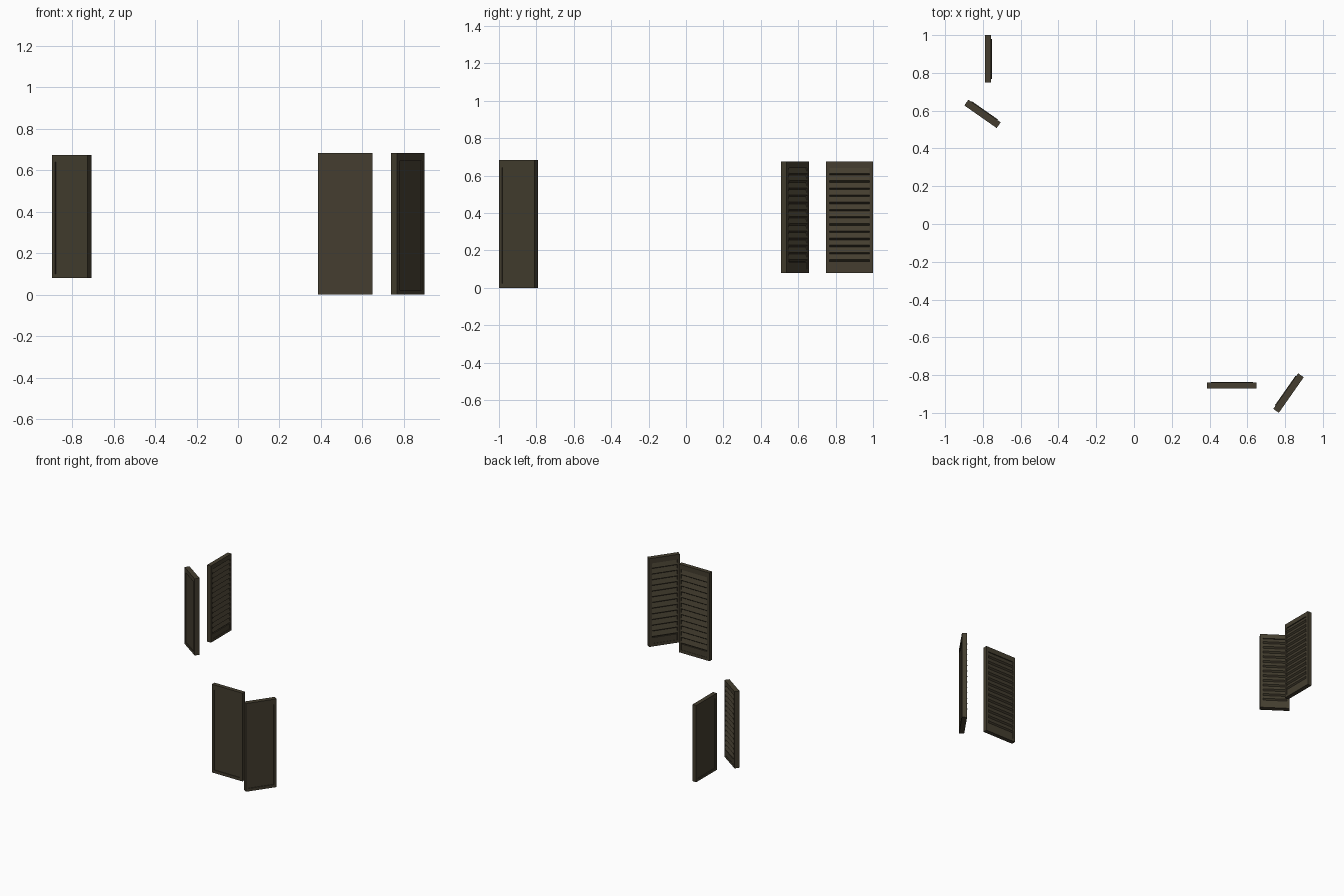
import bpy, bmesh, math
from mathutils import Matrix

if "Cube" in bpy.data.objects:
    bpy.data.objects.remove(bpy.data.objects["Cube"])

wood = bpy.data.materials.new("dark olive wood")
wood.diffuse_color = (0.058, 0.048, 0.029, 1)
wood.use_nodes = True
wood.node_tree.nodes["Principled BSDF"].inputs["Base Color"].default_value = wood.diffuse_color


def prism(bm, profile, x0, x1):
    """Extrude a (y, z) profile along x."""
    a = [bm.verts.new((x0, y, z)) for y, z in profile]
    b = [bm.verts.new((x1, y, z)) for y, z in profile]
    n = len(profile)
    bm.faces.new(a)
    bm.faces.new(b[::-1])
    for i in range(n):
        j = (i + 1) % n
        bm.faces.new((a[j], a[i], b[i], b[j]))


def box(bm, x0, x1, y0, y1, z0, z1):
    prism(bm, [(y0, z0), (y1, z0), (y1, z1), (y0, z1)], x0, x1)


def finish(bm, name, matrix):
    bmesh.ops.recalc_face_normals(bm, faces=bm.faces)
    mesh = bpy.data.meshes.new(name)
    bm.to_mesh(mesh)
    bm.free()
    mesh.materials.append(wood)
    obj = bpy.data.objects.new(name, mesh)
    obj.matrix_world = matrix
    bpy.context.collection.objects.link(obj)


def shutter(name, cx, cy, z, width, depth, height, angle):
    """Shutter with a flat panel on local -y and louvers on local +y."""
    m = Matrix.Translation((cx, cy, z)) @ Matrix.Rotation(math.radians(angle), 4, 'Z')
    w, d = width / 2, depth / 2
    border = 0.02
    bottom, top = height * 0.033, height * 0.943

    # frame: two stiles and two rails
    bm = bmesh.new()
    for s in (-1, 1):
        box(bm, *sorted((s * w, s * (w - border))), -d, d, 0, height)
    box(bm, -w + border, w - border, -d, d, 0, bottom)
    box(bm, -w + border, w - border, -d, d, top, height)
    finish(bm, name + "_frame", m)

    # recessed flat panel
    bm = bmesh.new()
    box(bm, -w + border, w - border, -d + 0.005, d - 0.009, bottom, top)
    finish(bm, name + "_panel", m)

    # sloping louvers, plus the plain kick board beneath them
    bm = bmesh.new()
    count, low = 13, height * 0.104
    pitch = (top - low) / count
    back, inner, proud = d - 0.012, d - 0.008, d + 0.004
    for i in range(count):
        z0 = low + i * pitch
        prism(bm, [(back, z0), (inner, z0), (proud, z0 + 0.009),
                   (inner, z0 + pitch), (back, z0 + pitch)], -w + border, w - border)
    box(bm, -w + border, w - border, back, d - 0.002, bottom, low - 0.003)
    finish(bm, name + "_louvers", m)


shutter("front_shutter_straight", 0.518, -0.856, 0.0, 0.262, 0.032, 0.683, 0)
shutter("front_shutter_angled", 0.818, -0.895, 0.0, 0.230, 0.036, 0.683, 55)
shutter("back_shutter_straight", -0.772, 0.874, 0.08, 0.252, 0.032, 0.594, -90)
shutter("back_shutter_angled", -0.802, 0.583, 0.08, 0.209, 0.037, 0.594, -35)
